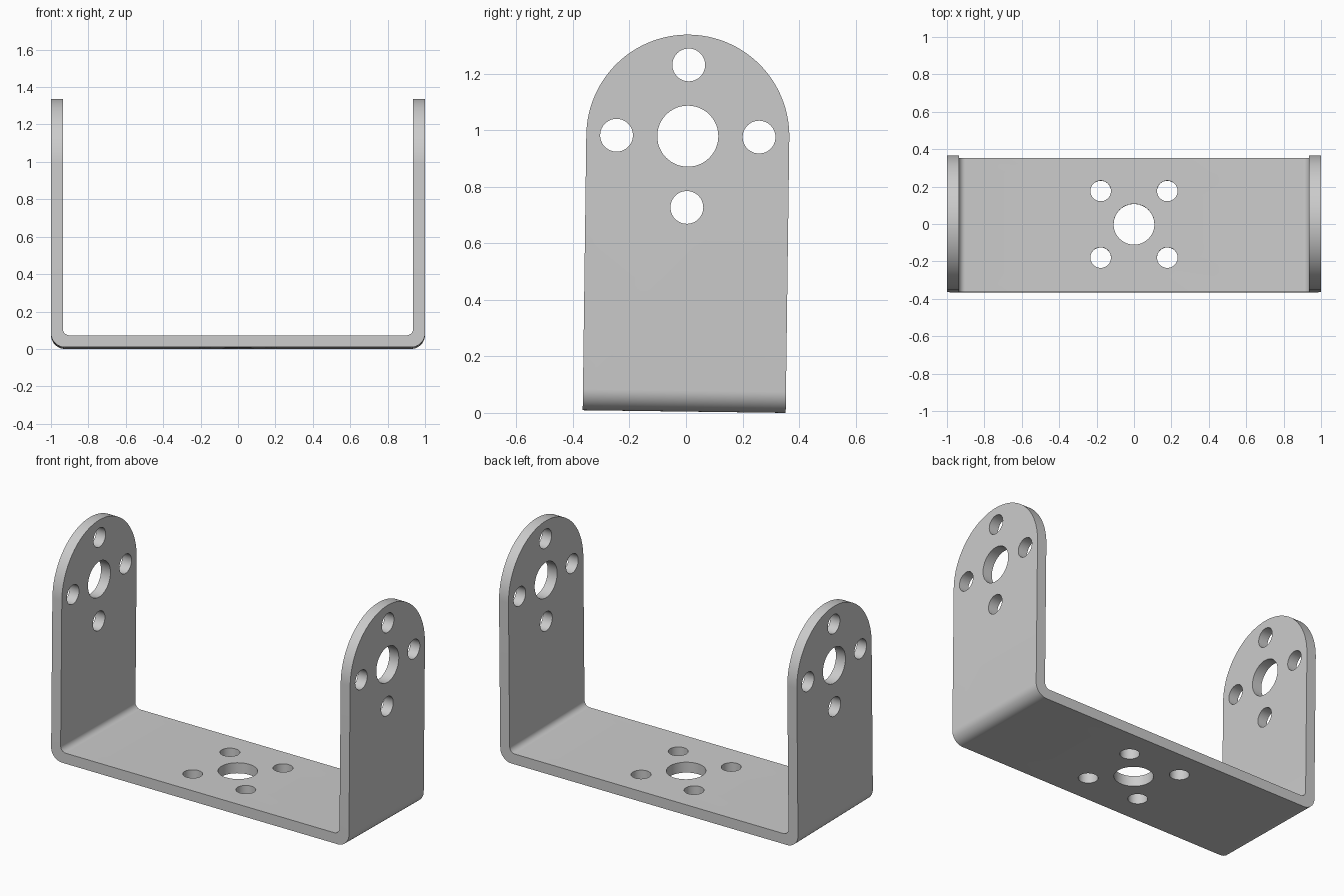
import bpy, bmesh
from math import sin, cos, pi, radians
from mathutils import Vector, Matrix

cube = bpy.data.objects.get("Cube")
if cube:
    bpy.data.objects.remove(cube, do_unlink=True)

HALF_W, THICK, TOP_C = 0.359, 0.0635, 0.974   # half depth, sheet thickness, arch centre height
R_OUT, R_IN = 0.075, 0.035                    # bend radii

steel = bpy.data.materials.new("plain_grey")
steel.use_nodes = True
GREY = (0.6, 0.6, 0.6, 1)
steel.diffuse_color = GREY
steel.node_tree.nodes["Principled BSDF"].inputs["Base Color"].default_value = GREY


def arc(cx, cy, r, a0, a1, n):
    """Points along an arc, angles in degrees."""
    angles = [radians(a0 + (a1 - a0) * i / n) for i in range(n + 1)]
    return [(cx + r * cos(a), cy + r * sin(a)) for a in angles]


def prism(name, points, to3d, depth):
    """Extrude a closed outline along depth, starting at to3d(u, v)."""
    bm = bmesh.new()
    face = bm.faces.new([bm.verts.new(to3d(u, v)) for u, v in points])
    new = bmesh.ops.extrude_face_region(bm, geom=[face])["geom"]
    bmesh.ops.translate(bm, vec=depth, verts=[g for g in new if isinstance(g, bmesh.types.BMVert)])
    bmesh.ops.recalc_face_normals(bm, faces=bm.faces)
    mesh = bpy.data.meshes.new(name)
    bm.to_mesh(mesh)
    bm.free()
    mesh.materials.append(steel)
    obj = bpy.data.objects.new(name, mesh)
    bpy.context.collection.objects.link(obj)
    return obj


def cut(obj, cutter, operation):
    """Apply a boolean and discard the cutter."""
    cutter.hide_render = True
    mod = obj.modifiers.new("cut", "BOOLEAN")
    mod.operation, mod.solver, mod.object = operation, "EXACT", cutter
    bpy.context.view_layer.objects.active = obj
    bpy.ops.object.modifier_apply(modifier=mod.name)
    bpy.data.objects.remove(cutter, do_unlink=True)


# U-shaped bent sheet
right = arc(1 - R_OUT, R_OUT, R_OUT, -90, 0, 12) + [(1, 1.5), (1 - THICK, 1.5)]
right += arc(1 - THICK - R_IN, THICK + R_IN, R_IN, 0, -90, 10)
outline = right + [(-x, z) for x, z in reversed(right)]
bracket = prism("bracket", outline, lambda u, v: (u, -HALF_W, v), (0, 2 * HALF_W, 0))

# Rounded tops of both upright arms
arch = [(-HALF_W - 0.1, -0.1), (HALF_W + 0.1, -0.1), (HALF_W + 0.1, TOP_C)]
arch += arc(0, TOP_C, HALF_W, 0, 180, 64) + [(-HALF_W - 0.1, TOP_C)]
cut(bracket, prism("arch_cutter", arch, lambda u, v: (-1.2, u, v), (2.4, 0, 0)), "INTERSECT")


# A centre hole ringed by four screw holes
def hole_pattern(cu, cv, start, r_big, r_small, to3d, depth):
    holes = [(cu, cv, r_big)]
    holes += [(u, v, r_small) for u, v in arc(cu, cv, 0.252, start, start + 270, 3)]
    for u, v, r in holes:
        ring = arc(u, v, r, 0, 360, 48)[:-1]
        cut(bracket, prism("hole_cutter", ring, to3d, depth), "DIFFERENCE")


hole_pattern(0, TOP_C, 0, 0.108, 0.058, lambda u, v: (-1.2, u, v), (2.4, 0, 0))
hole_pattern(0, 0.004, 45, 0.109, 0.055, lambda u, v: (u, v, -0.1), (0, 0, 0.3))

# Slight backward lean, then rest on the ground
bracket.data.transform(Matrix.Rotation(radians(-0.75), 4, "X"))
verts = bracket.data.vertices
low = Vector([min(v.co[i] for v in verts) for i in range(3)])
high = Vector([max(v.co[i] for v in verts) for i in range(3)])
mid = (low + high) / 2
bracket.data.transform(Matrix.Translation((-mid.x, -mid.y, -low.z)))

bpy.ops.object.select_all(action="DESELECT")
bracket.select_set(True)
bpy.context.view_layer.objects.active = bracket
bpy.ops.object.shade_smooth_by_angle(angle=radians(30))
